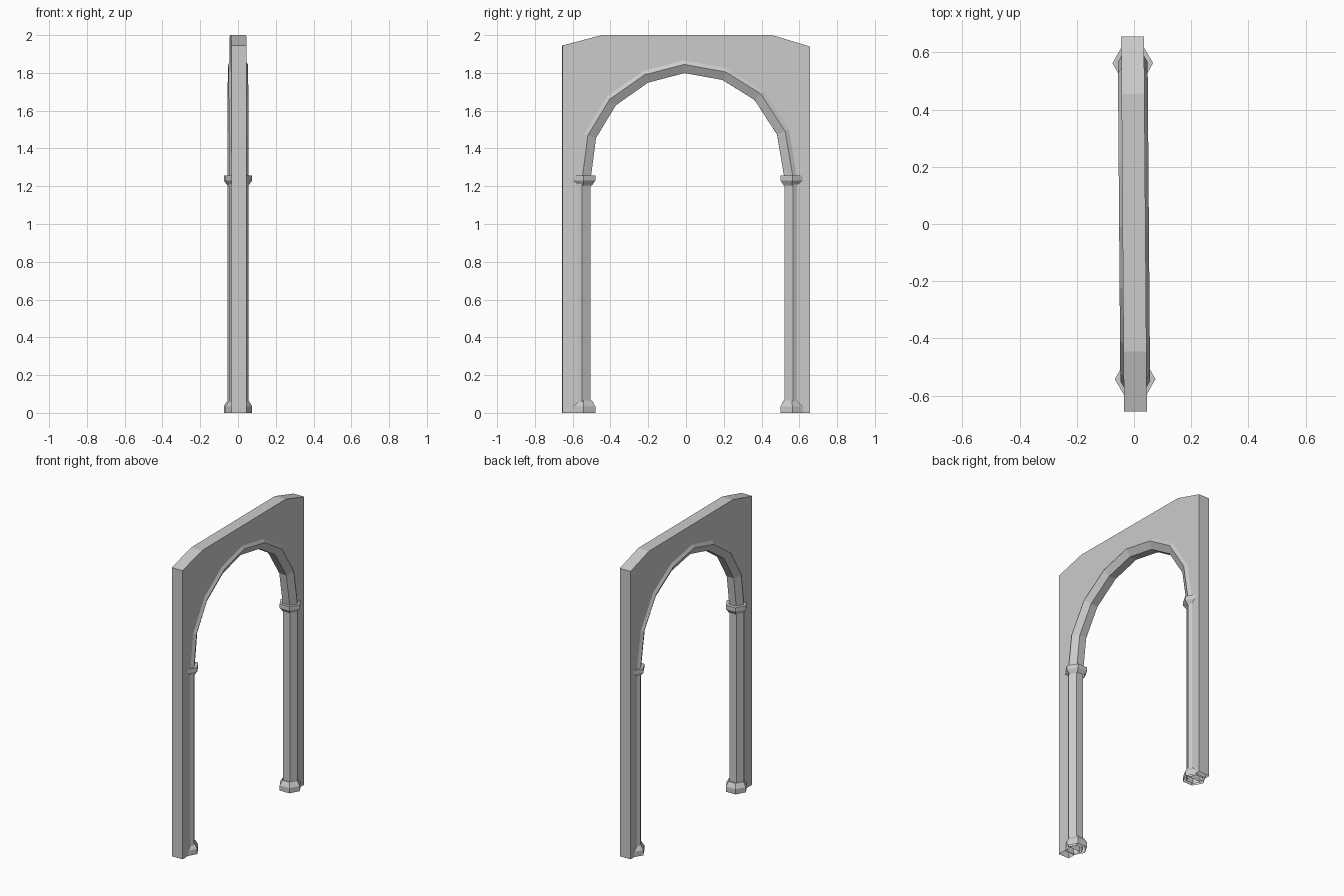
import bpy
import bmesh
import math
from mathutils import Vector, Matrix

default = bpy.data.objects.get("Cube")
if default:
    bpy.data.objects.remove(default, do_unlink=True)

stone = bpy.data.materials.new("grey stone")
stone.use_nodes = True
GREY = (0.6, 0.6, 0.6, 1)
stone.diffuse_color = GREY
stone.node_tree.nodes["Principled BSDF"].inputs["Base Color"].default_value = GREY

TURN = Matrix.Rotation(0.0077, 4, "Z")  # whole arch stands slightly turned
HALF = 0.04                             # half wall thickness

# Centre line of the moulding in (y, z), from one foot to the other
PATH = [Vector(p) for p in (
    (-0.55, 0), (-0.55, 1.24), (-0.52, 1.47), (-0.405, 1.66), (-0.22, 1.79),
    (-0.01, 1.845), (0.21, 1.805), (0.395, 1.69), (0.525, 1.49),
    (0.567, 1.24), (0.567, 0))]
OUTLINE = [(0.655, 0), (0.655, 1.94), (0.455, 2), (-0.445, 2),
           (-0.655, 1.945), (-0.655, 0)]


def finish(bm, name):
    bmesh.ops.recalc_face_normals(bm, faces=bm.faces)
    bm.transform(TURN)
    mesh = bpy.data.meshes.new(name)
    bm.to_mesh(mesh)
    bm.free()
    mesh.materials.append(stone)
    obj = bpy.data.objects.new(name, mesh)
    bpy.context.collection.objects.link(obj)
    return obj


def bridge(bm, rings):
    """Join neighbouring closed rings of vertices with quads."""
    for a, b in zip(rings, rings[1:]):
        n = len(a)
        for i in range(n):
            j = (i + 1) % n
            bm.faces.new((a[i], a[j], b[j], b[i]))


def hexagon(radius):
    return [(radius * math.cos(i * math.pi / 3), radius * math.sin(i * math.pi / 3))
            for i in range(6)]


def build_wall():
    bm = bmesh.new()
    verts = [bm.verts.new((-HALF, y, z)) for y, z in [*PATH, *OUTLINE]]
    face = bm.faces.new(verts)
    grown = bmesh.ops.extrude_face_region(bm, geom=[face], use_keep_orig=True)["geom"]
    bmesh.ops.translate(bm, verts=[v for v in grown if isinstance(v, bmesh.types.BMVert)],
                        vec=(2 * HALF, 0, 0))
    # the feet are open underneath
    feet = [f for f in bm.faces if all(v.co.z < 0.001 for v in f.verts)]
    bmesh.ops.delete(bm, geom=feet, context="FACES")
    finish(bm, "wall")


def build_moulding():
    """Hexagonal shafts and arch rib, swept along the path with mitred joints."""
    bm = bmesh.new()
    rings = []
    for i, p in enumerate(PATH):
        before = (p - PATH[max(i - 1, 0)]).normalized()
        after = (PATH[min(i + 1, len(PATH) - 1)] - p).normalized()
        along = (before + after).normalized()
        stretch = 1 / max(along.dot(after), along.dot(before))
        side = Vector((-along.y, along.x)) * stretch
        rings.append([bm.verts.new((a, p.x + side.x * b, p.y + side.y * b))
                      for a, b in hexagon(0.052)])
    bridge(bm, rings)
    finish(bm, "columns_and_arch_rib")


def build_collar(name, y, profile, close):
    """Hexagonal ring block from (radius, height) steps."""
    bm = bmesh.new()
    rings = [[bm.verts.new((a, y + b, z)) for a, b in hexagon(r)] for r, z in profile]
    bridge(bm, rings)
    if close:
        bm.faces.new(rings[-1])
    finish(bm, name)


build_wall()
build_moulding()
for label, y in (("front", -0.542), ("back", 0.562)):
    build_collar(label + "_column_base", y, [(0.071, 0), (0.071, 0.035), (0.052, 0.065)], True)
    build_collar(label + "_column_capital", y,
                 [(0.052, 1.205), (0.071, 1.23), (0.071, 1.257)], True)
